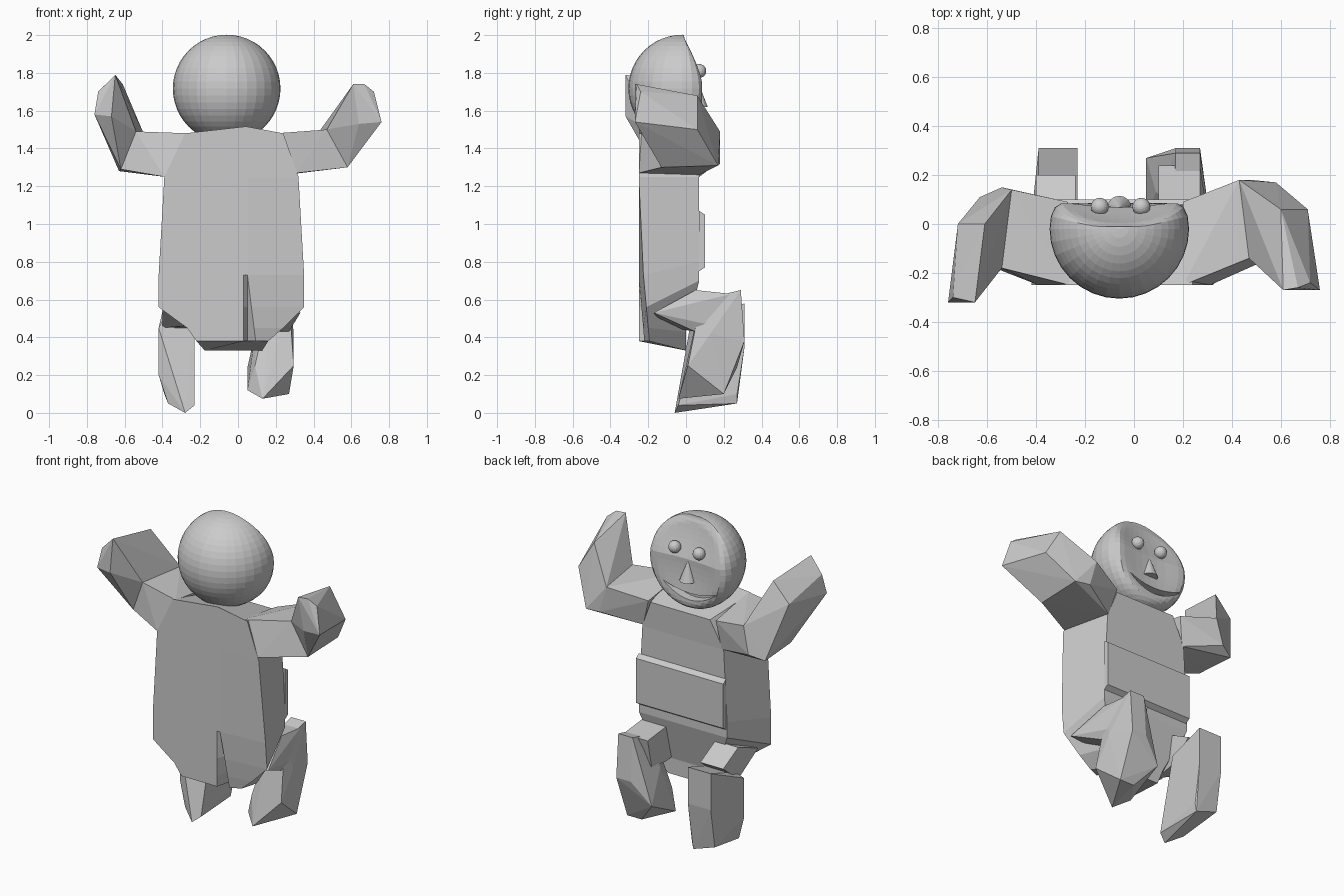
import bpy, bmesh, math
from mathutils import Vector

old = bpy.data.objects.get("Cube")
if old:
    bpy.data.objects.remove(old, do_unlink=True)

shade = (.6, .6, .6, 1)
grey = bpy.data.materials.new("plain grey")
grey.use_nodes = True
grey.diffuse_color = shade
grey.node_tree.nodes["Principled BSDF"].inputs["Base Color"].default_value = shade


def finish(name, bm):
    bmesh.ops.recalc_face_normals(bm, faces=bm.faces)
    mesh = bpy.data.meshes.new(name)
    bm.to_mesh(mesh)
    bm.free()
    mesh.materials.append(grey)
    obj = bpy.data.objects.new(name, mesh)
    bpy.context.collection.objects.link(obj)
    return obj


def hull(name, points):
    """Faceted solid wrapped around a few corner points."""
    bm = bmesh.new()
    verts = [bm.verts.new(point) for point in points]
    result = bmesh.ops.convex_hull(bm, input=verts)
    unused = result["geom_interior"] + result["geom_unused"]
    loose = {item for item in unused if isinstance(item, bmesh.types.BMVert)}
    bmesh.ops.delete(bm, geom=list(loose), context='VERTS')
    return finish(name, bm)


def slab(right, left, profile):
    """Corner points of a side profile (y, z) repeated at two x positions."""
    return [(x, y, z) for x in (right, left) for y, z in profile]


def loft(name, rings):
    """Skin equal-sized rings and cap both ends."""
    bm = bmesh.new()
    rows = [[bm.verts.new(point) for point in ring] for ring in rings]
    for low, high in zip(rows, rows[1:]):
        for i in range(len(low)):
            bm.faces.new((low[i - 1], low[i], high[i], high[i - 1]))
    bm.faces.new(rows[0])
    bm.faces.new(rows[-1])
    return finish(name, bm)


def ball(name, centre, radius, segments):
    bm = bmesh.new()
    bmesh.ops.create_uvsphere(bm, u_segments=segments, v_segments=segments * 3 // 4, radius=radius)
    bmesh.ops.translate(bm, verts=bm.verts, vec=centre)
    return finish(name, bm)


# Head: ball with a softly flattened, slightly dished face
centre = Vector((-.06, -.02, 1.717))
head = ball("head", centre, .285, 32)
for vert in head.data.vertices:
    offset = vert.co - centre
    if offset.y > 0:
        limit = max(.01, min(.125, (.29 - offset.z) / 2))
        dish = .035 * max(0, 1 - (offset.x ** 2 + offset.z ** 2) / .06)
        vert.co.y = centre.y + limit * math.tanh(offset.y / limit) - dish * min(1, offset.y / .15)

# Smiling mouth, cut as a crescent between two parabolas
steps = [i / 6 for i in range(-6, 7)]
lower_lip = [(t, 1.51 + .08 * t * t) for t in steps]
upper_lip = [(t, 1.55 + .04 * t * t) for t in reversed(steps[1:-1])]
cutter = loft("mouth_cutter", [[(.19 * t - .085, y, z) for t, z in lower_lip + upper_lip]
                               for y in (.03, .2)])
cutter.hide_render = True
cut = head.modifiers.new("mouth", 'BOOLEAN')
cut.operation = 'DIFFERENCE'
cut.object = cutter
bpy.context.view_layer.objects.active = head
bpy.ops.object.modifier_apply(modifier=cut.name)
bpy.data.objects.remove(cutter, do_unlink=True)

# Eyes and nose
for side, x in (("left", .03), ("right", -.14)):
    ball(side + "_eye", (x, .07, 1.81), .037, 16)
bm = bmesh.new()
bmesh.ops.create_cone(bm, cap_ends=True, segments=16, radius1=.05, radius2=0, depth=.13)
bmesh.ops.translate(bm, verts=bm.verts, vec=(-.06, .065, 1.685))
finish("nose", bm)

# Torso: each section is back height, front height, right x, left x, front y
back = -.25
rings = []
for z, front_z, right, left, front in ((.38, .33, -.22, .16, 0), (.45, .43, -.27, .24, 0),
                                       (.56, .7, -.42, .35, .07), (.73, .8, -.42, .35, .07),
                                       (1.25, 1.25, -.39, .32, .07), (1.48, 1.42, -.28, .24, .08)):
    crease = max(0, .73 - z) / 4
    ridge = z + (.035 if z > 1.4 else 0)
    lean = max(0, 1 - z) / 11
    rings.append([(right, back, z), (.03, back, ridge), (.05, back + crease, ridge),
                  (.05 + crease / 2, back + crease / 3, ridge), (left, back + lean, z),
                  (left * .8, front, front_z), (right * .8, front, front_z)])
loft("torso", rings)

# Raised belly band
hull("belly_band", slab(-.33, .28, ((.1, .77), (.1, 1.05), (.07, .75), (.07, 1.07))))

# Left arm, raised and bent backwards
elbow = [(.43, .18, 1.49), (.48, .18, 1.32), (.58, .17, 1.31), (.58, -.13, 1.3), (.47, -.14, 1.5)]
shoulder = [(.2, back, 1.48), (.31, back, 1.27), (.2, .09, 1.43), (.25, .07, 1.26)]
hand = [(.61, -.27, 1.74), (.67, -.26, 1.74), (.72, -.24, 1.7), (.76, -.27, 1.54), (.64, -.26, 1.53)]
hull("left_upper_arm", elbow + shoulder)
hull("left_forearm", elbow + hand + [(.71, .06, 1.5), (.6, .06, 1.68)])

# Right arm, raised a little higher
elbow = [(-.5, .14, 1.48), (-.54, .15, 1.31), (-.63, .11, 1.28), (-.62, -.16, 1.29), (-.54, -.18, 1.49)]
shoulder = [(-.26, back, 1.48), (-.39, back, 1.25), (-.27, .09, 1.43), (-.3, .07, 1.25)]
hand = [(-.65, -.32, 1.79), (-.74, -.3, 1.7), (-.76, -.32, 1.58), (-.67, -.32, 1.57)]
hull("right_upper_arm", elbow + shoulder)
hull("right_forearm", elbow + hand + [(-.72, 0, 1.62), (-.61, 0, 1.74)])

# Left leg: short thigh forward, lower leg hanging from the knee
hull("left_thigh", slab(.1, .27, ((.05, .65), (.05, .43), (.24, .63), (.2, .45)))
     + [(.33, -.17, .53), (.1, -.12, .46)])
hull("left_lower_leg", slab(.17, .27, ((.08, .6), (.29, .65), (.31, .38), (.2, .1)))
     + slab(.09, .295, ((.13, .42), (.01, .25)))
     + [(.05, .27, .24), (.05, .03, .12), (.13, -.04, .075)])

# Right leg: same build, reaching the ground
hull("right_thigh", slab(-.4, -.24, ((.05, .65), (.05, .45), (.2, .57)))
     + [(-.4, -.15, .57), (-.28, -.13, .46)])
hull("right_lower_leg", slab(-.39, -.23, ((.07, .5), (.31, .58), (.31, .35), (.27, .1)))
     + [(-.42, .02, .45), (-.42, .02, .2), (-.37, 0, .05), (-.28, -.06, 0), (-.23, -.04, .04),
        (-.24, .27, .05)])
